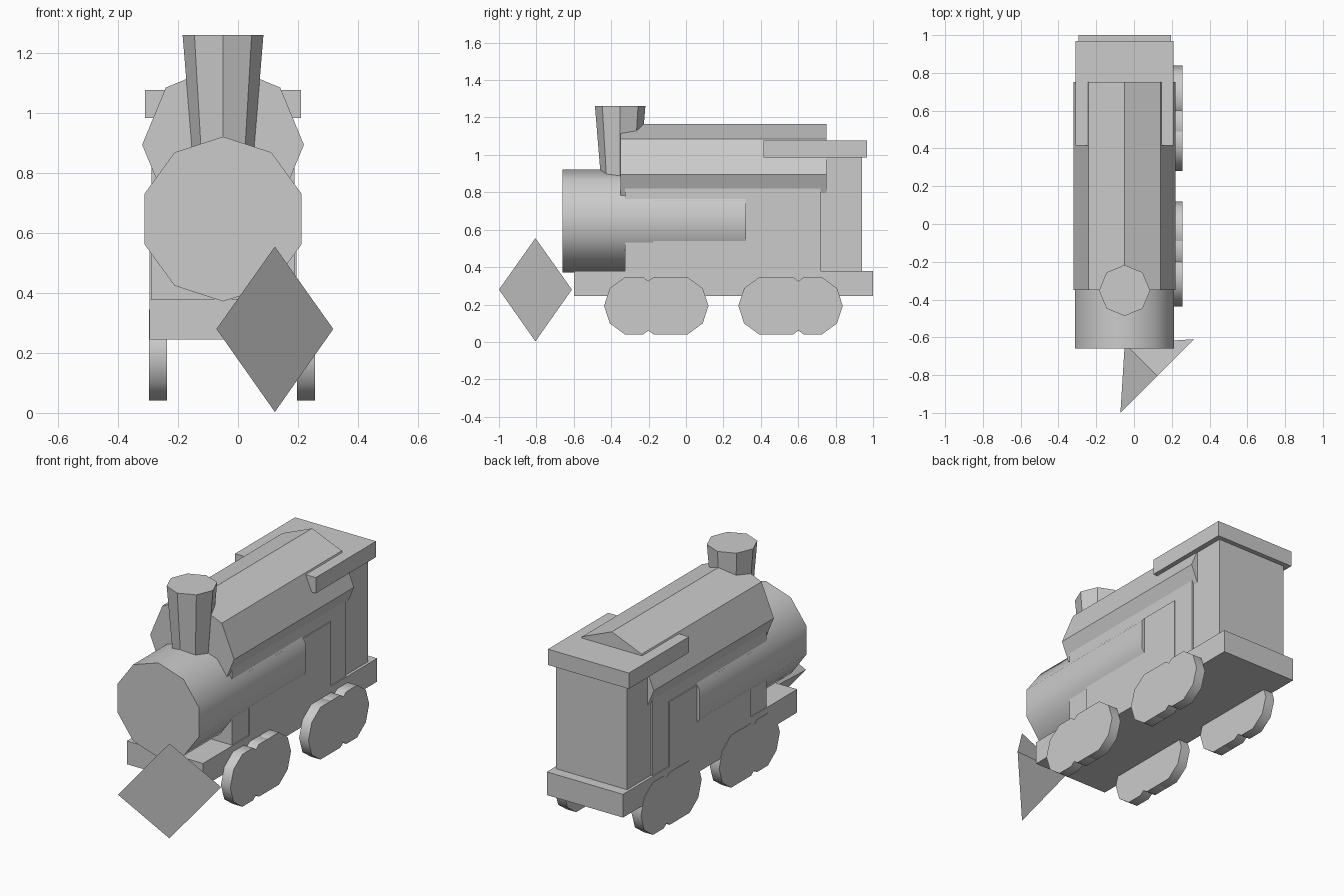
import bpy, bmesh, math
from mathutils import Vector

if "Cube" in bpy.data.objects:
    bpy.data.objects.remove(bpy.data.objects["Cube"])

CX = -0.05  # centre line of the engine body

grey = bpy.data.materials.new("plain grey")
grey.diffuse_color = (0.6, 0.6, 0.6, 1)
grey.use_nodes = True
grey.node_tree.nodes["Principled BSDF"].inputs["Base Color"].default_value = grey.diffuse_color


def finish(name, bm):
    bmesh.ops.recalc_face_normals(bm, faces=bm.faces)
    mesh = bpy.data.meshes.new(name)
    bm.to_mesh(mesh)
    bm.free()
    mesh.materials.append(grey)
    ob = bpy.data.objects.new(name, mesh)
    bpy.context.collection.objects.link(ob)
    return ob


def box(name, half_x, y0, y1, z0, z1):
    bm = bmesh.new()
    bmesh.ops.create_cube(bm, size=1)
    for v in bm.verts:
        v.co = (CX + v.co.x * 2 * half_x,
                (y0 + y1) / 2 + v.co.y * (y1 - y0),
                (z0 + z1) / 2 + v.co.z * (z1 - z0))
    return finish(name, bm)


def drum(name, sides, start, end, r0, r1, u, smooth=False):
    """Many-sided drum between two points; u points at the first corner."""
    start, end, u = Vector(start), Vector(end), Vector(u)
    w = (end - start).normalized().cross(u)
    bm = bmesh.new()
    rings = []
    for c, r in ((start, r0), (end, r1)):
        angles = [math.tau * i / sides for i in range(sides)]
        rings.append([bm.verts.new(c + r * (math.cos(a) * u + math.sin(a) * w)) for a in angles])
    a, b = rings
    bm.faces.new(a)
    bm.faces.new(b)
    for i in range(sides):
        j = (i + 1) % sides
        bm.faces.new((a[i], a[j], b[j], b[i]))
    ob = finish(name, bm)
    if smooth:
        bpy.ops.object.select_all(action='DESELECT')
        ob.select_set(True)
        bpy.context.view_layer.objects.active = ob
        bpy.ops.object.shade_smooth_by_angle(angle=math.radians(50))
    return ob


# Chassis, body and cab
box("chassis", 0.245, -0.60, 1.0, 0.245, 0.38)
box("engine_body", 0.239, -0.325, 0.72, 0.37, 0.85)
box("side_panels", 0.245, -0.175, 0.575, 0.37, 0.755)
box("cab", 0.229, 0.60, 0.94, 0.37, 1.0)
box("cab_roof", 0.26, 0.415, 0.968, 0.985, 1.077)

# Boiler, upper casing and chimney
drum("boiler", 10, (CX, -0.66, 0.647), (CX, 0.32, 0.647), 0.275, 0.275, (0, 0, 1), True)
drum("upper_casing", 8, (CX, -0.35, 0.895), (CX, 0.752, 0.895), 0.27, 0.27, (0, 0, 1))
drum("chimney", 8, (CX, -0.352, 0.80), (CX, -0.352, 1.262), 0.097, 0.135, (1, 0, 0))

# Wheels: overlapping groups, mirrored front to back
for side, x0 in (("right", 0.197), ("left", -0.297)):
    for group, mid, s in (("front", 0.2, -1), ("rear", 0.2, 1)):
        for i, d in enumerate((0.24, 0.325, 0.478)):
            y = mid + s * d
            drum(f"{group}_{side}_wheel_{i + 1}", 10, (x0, y, 0.193), (x0 + 0.06, y, 0.193),
                 0.16, 0.16, (0, 1, 0), True)

# Front plough: four-sided pyramid turned to one side
bm = bmesh.new()
rim = [bm.verts.new(p) for p in ((-0.072, -1, 0.28), (0.123, -0.805, 0.555),
                                 (0.318, -0.61, 0.28), (0.123, -0.805, 0.003))]
tip = bm.verts.new((-0.049, -0.633, 0.28))
bm.faces.new(rim)
for i in range(4):
    bm.faces.new((rim[i], rim[(i + 1) % 4], tip))
finish("front_plough", bm)
